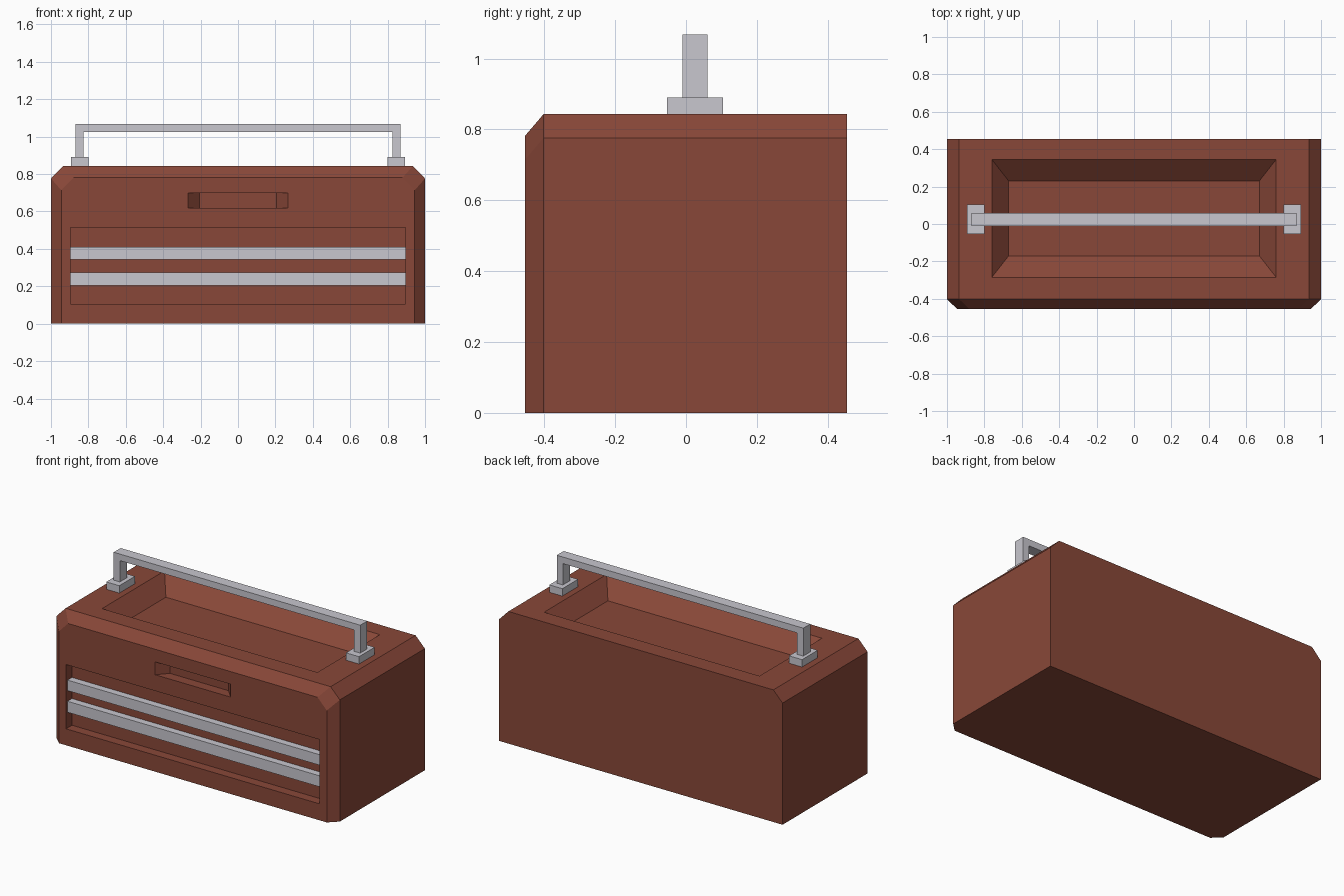
import bpy, bmesh

if "Cube" in bpy.data.objects:
    bpy.data.objects.remove(bpy.data.objects["Cube"])


def material(name, rgb):
    m = bpy.data.materials.new(name)
    m.diffuse_color = (*rgb, 1)
    m.use_nodes = True
    m.node_tree.nodes["Principled BSDF"].inputs["Base Color"].default_value = m.diffuse_color
    return m


RED = material("rust red paint", (0.25, 0.064, 0.040))
STEEL = material("light steel", (0.58, 0.57, 0.62))


def loft(name, rings, mat):
    """Closed solid through a list of matching point rings."""
    bm = bmesh.new()
    loops = [[bm.verts.new(p) for p in ring] for ring in rings]
    for a, b in zip(loops, loops[1:]):
        for i in range(len(a)):
            j = (i + 1) % len(a)
            bm.faces.new((a[i], a[j], b[j], b[i]))
    bm.faces.new(loops[0])
    bm.faces.new(loops[-1])
    bmesh.ops.recalc_face_normals(bm, faces=bm.faces[:])
    me = bpy.data.meshes.new(name)
    bm.to_mesh(me)
    bm.free()
    me.materials.append(mat)
    ob = bpy.data.objects.new(name, me)
    bpy.context.collection.objects.link(ob)
    return ob


def rect_xy(x, y0, y1, z):
    return [(-x, y0, z), (x, y0, z), (x, y1, z), (-x, y1, z)]


def rect_xz(x, z0, z1, y):
    return [(-x, y, z0), (x, y, z0), (x, y, z1), (-x, y, z1)]


def box(name, x0, x1, y0, y1, z0, z1, mat):
    return loft(name, [[(x0, y0, z), (x1, y0, z), (x1, y1, z), (x0, y1, z)]
                       for z in (z0, z1)], mat)


def case_ring(y, inset):
    w, h = 1 - inset, 0.843 - inset * 1.13
    return [(-w, y, 0), (w, y, 0), (w, y, h - 0.067), (w - 0.065, y, h),
            (-w + 0.065, y, h), (-w, y, h - 0.067)]


# Case with chamfered front and top side edges
case = loft("case", [case_ring(-0.455, 0.055), case_ring(-0.402, 0),
                     case_ring(0.455, 0)], RED)

# Recesses: top tray, drawer opening, latch grip
cutters = [
    loft("tray_cutter", [rect_xy(0.67, -0.17, 0.23, 0.743),
                         rect_xy(0.76, -0.285, 0.345, 0.843),
                         rect_xy(0.76, -0.285, 0.345, 0.95)], RED),
    loft("drawer_cutter", [rect_xz(0.895, 0.105, 0.515, -0.6),
                           rect_xz(0.895, 0.105, 0.515, -0.395)], RED),
    loft("latch_cutter", [rect_xz(0.267, 0.618, 0.70, -0.6),
                          rect_xz(0.267, 0.618, 0.70, -0.455),
                          rect_xz(0.206, 0.618, 0.70, -0.39)], RED),
]
for c in cutters:
    c.hide_render = True
    mod = case.modifiers.new(c.name, 'BOOLEAN')
    mod.operation, mod.solver, mod.object = 'DIFFERENCE', 'EXACT', c
bpy.context.view_layer.update()
dg = bpy.context.evaluated_depsgraph_get()
cut_mesh = bpy.data.meshes.new_from_object(case.evaluated_get(dg))
case.modifiers.clear()
case.data = cut_mesh
for c in cutters:
    bpy.data.objects.remove(c)

# Drawer bars
for name, z0, z1 in (("lower_drawer_bar", 0.205, 0.275),
                     ("upper_drawer_bar", 0.343, 0.41)):
    box(name, -0.895, 0.895, -0.44, -0.394, z0, z1, STEEL)

# Carry handle: one bent bracket standing on two feet
outline = [(-0.87, 0.885), (-0.87, 1.068), (0.87, 1.068), (0.87, 0.885),
           (0.827, 0.885), (0.827, 1.026), (-0.827, 1.026), (-0.827, 0.885)]
loft("carry_handle", [[(x, y, z) for x, z in outline] for y in (-0.01, 0.06)], STEEL)
for side, s in (("left", -1), ("right", 1)):
    x0, x1 = sorted((s * 0.80, s * 0.892))
    box(side + "_handle_foot", x0, x1, -0.054, 0.104, 0.84, 0.89, STEEL)
